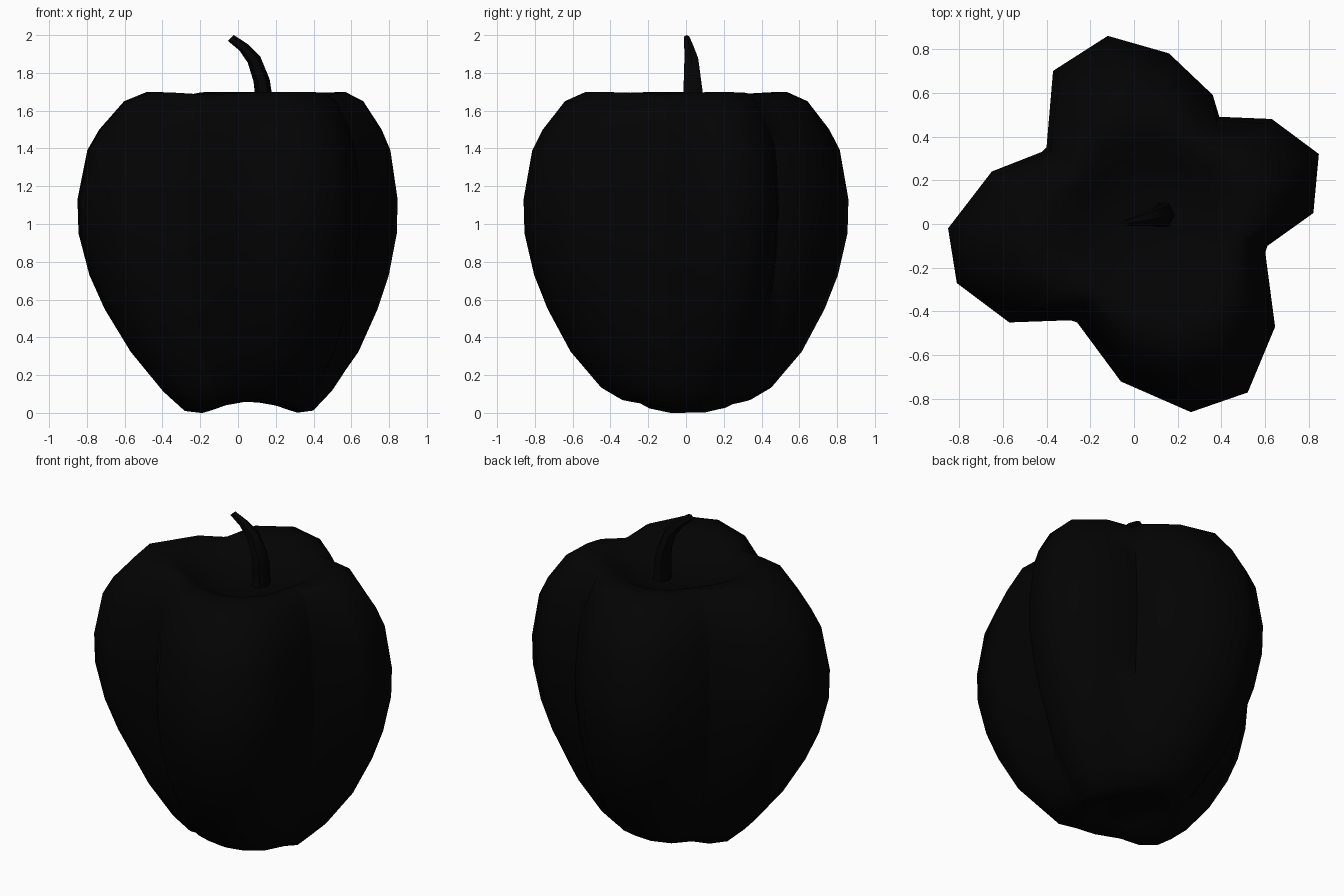
import bpy, bmesh, math

if "Cube" in bpy.data.objects:
    bpy.data.objects.remove(bpy.data.objects["Cube"])

# near-black skin colour for the whole model
black = bpy.data.materials.new("soft black")
black.diffuse_color = (0.001, 0.001, 0.001, 1)
black.use_nodes = True
black.node_tree.nodes["Principled BSDF"].inputs["Base Color"].default_value = black.diffuse_color


def loft(name, rings, angle):
    """Skin a stack of equal-sized rings and close both ends with a fan."""
    bm = bmesh.new()
    loops = [[bm.verts.new(p) for p in ring] for ring in rings]
    n = len(loops[0])
    for a, b in zip(loops, loops[1:]):
        for i in range(n):
            j = (i + 1) % n
            bm.faces.new((a[i], a[j], b[j], b[i]))
    for ring in (loops[0], loops[-1]):
        face = bm.faces.new(ring)
        bmesh.ops.poke(bm, faces=[face])
    bmesh.ops.recalc_face_normals(bm, faces=bm.faces)
    me = bpy.data.meshes.new(name)
    bm.to_mesh(me)
    bm.free()
    ob = bpy.data.objects.new(name, me)
    bpy.context.collection.objects.link(ob)
    me.materials.append(black)
    bpy.context.view_layer.objects.active = ob
    ob.select_set(True)
    bpy.ops.object.shade_smooth_by_angle(angle=math.radians(angle))
    ob.select_set(False)


# four-lobed cross-section at the widest height
outline = [(-.12, .86), (.16, .78), (.36, .59), (.39, .49), (.63, .48), (.845, .32),
           (.82, .05), (.61, -.10), (.60, -.13), (.645, -.47), (.52, -.77), (.26, -.86),
           (-.06, -.72), (-.26, -.45), (-.29, -.44), (-.57, -.45), (-.81, -.27),
           (-.85, -.02), (-.65, .24), (-.42, .33), (-.40, .35), (-.37, .70)]

# height, reach of the lobes, rounding to a circle, groove shift in z, front/back lobe lift
profile = [(.09, .07, 1, 0, 0),
           (.06, .17, .9, 0, .03),
           (.005, .26, .75, .01, .06),
           (.015, .34, .65, .01, .06),
           (.12, .45, .48, .01, .02),
           (.33, .61, .28, 0, 0),
           (.55, .73, .14, 0, 0),
           (.73, .80, .05, 0, 0),
           (.95, .85, 0, 0, 0),
           (1.13, .855, 0, 0, 0),
           (1.39, .81, .05, 0, 0),
           (1.50, .755, .12, 0, 0),
           (1.65, .64, .24, -.01, 0),
           (1.70, .53, .36, -.015, 0),
           (1.685, .41, .55, -.02, 0),
           (1.63, .31, .75, -.01, 0),
           (1.59, .20, .9, 0, 0),
           (1.57, .08, 1, 0, 0)]

CX, MEAN, TIP = .04, .70, .87
body = []
for z, reach, rnd, groove, lift in profile:
    # the axis leans slightly to the right away from the middle
    drift = min(.027, .08 * (1 - reach / .855))
    ring = []
    for x, y in outline:
        x -= CX
        r, a = math.hypot(x, y), math.atan2(y, x)
        k = reach / .855 * TIP / (TIP + (MEAN - TIP) * rnd)
        rr = k * (r + (MEAN - r) * rnd)
        depth = min(1, max(0, (TIP - r) / .33))
        ring.append((CX * reach / .855 + CX * (1 - reach / .855) + drift + rr * math.cos(a),
                     rr * math.sin(a),
                     z + groove * depth + lift * math.sin(a - .17) ** 2))
    body.append(ring)
low = min(p[2] for ring in body for p in ring)
body = [[(x, y, z - low * (z < .5)) for x, y, z in ring] for ring in body]
loft("pepper_body", body, 60)

# bent tapering stem: centre x, y, z, half width, half depth, tilt
path = [(.135, .042, 1.50, .055, .066, 0),
        (.133, .038, 1.70, .045, .058, 0),
        (.125, .034, 1.76, .043, .053, .15),
        (.085, .028, 1.87, .037, .042, .45),
        (.03, .015, 1.935, .028, .028, .65),
        (-.038, .004, 1.985, .022, .016, .75)]
stem = []
for x, y, z, w, d, tilt in path:
    stem.append([(x + w * math.cos(tilt) * math.cos(t), y + d * math.sin(t),
                  z + w * math.sin(tilt) * math.cos(t))
                 for t in (math.tau * i / 6 for i in range(6))])
loft("stem", stem, 50)
